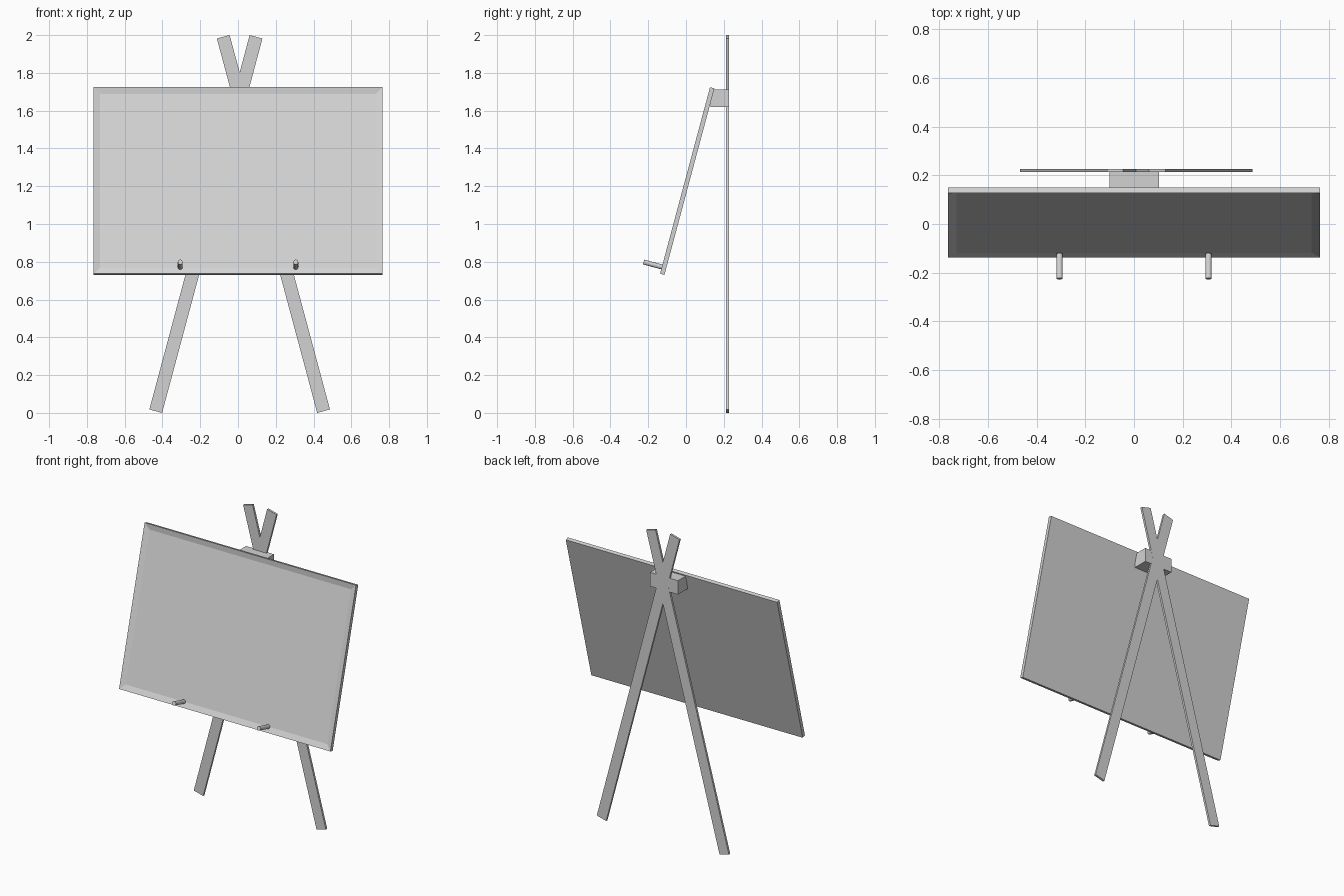
import bpy
import bmesh
import math
from mathutils import Matrix, Vector

cube = bpy.data.objects.get("Cube")
if cube:
    bpy.data.objects.remove(cube, do_unlink=True)

TILT = math.radians(15)

grey = bpy.data.materials.new("plain grey")
grey.use_nodes = True
colour = (0.65, 0.65, 0.65, 1)
grey.diffuse_color = colour
grey.node_tree.nodes["Principled BSDF"].inputs["Base Color"].default_value = colour


def add_object(name, bm, matrix):
    mesh = bpy.data.meshes.new(name)
    bm.to_mesh(mesh)
    bm.free()
    mesh.materials.append(grey)
    obj = bpy.data.objects.new(name, mesh)
    obj.matrix_world = matrix
    bpy.context.collection.objects.link(obj)
    return obj


def box(size):
    bm = bmesh.new()
    bmesh.ops.create_cube(bm, size=1)
    bmesh.ops.scale(bm, vec=size, verts=bm.verts)
    return bm


# Leaning board: framed front with a shallow recessed panel
width, thick, height = 1.53, 0.024, 1.022
board_matrix = Matrix.Translation((0, 0.0065, 1.2275)) @ Matrix.Rotation(-TILT, 4, "X")
bm = box((width, thick, height))
bm.normal_update()
front = min(bm.faces, key=lambda f: f.normal.y)
bmesh.ops.inset_region(bm, faces=[front], thickness=0.05)
bmesh.ops.translate(bm, vec=(0, 0.01, 0), verts=front.verts)
add_object("board", bm, board_matrix)

# Two round pegs standing out square to the lower frame
for side, label in ((-1, "right"), (1, "left")):
    bm = bmesh.new()
    bmesh.ops.create_cone(bm, cap_ends=True, segments=24,
                          radius1=0.013, radius2=0.013, depth=0.105)
    place = Matrix.Translation((side * 0.306, -0.0595, -0.474))
    peg = add_object(label + "_peg", bm,
                     board_matrix @ place @ Matrix.Rotation(math.pi / 2, 4, "X"))
    bpy.ops.object.select_all(action="DESELECT")
    peg.select_set(True)
    bpy.context.view_layer.objects.active = peg
    bpy.ops.object.shade_smooth_by_angle(angle=math.radians(40))

# Two flat legs crossing near the top
for label, x, angle in (("right", -0.17, TILT), ("left", 0.1875, -TILT)):
    add_object(label + "_leg", box((0.07, 0.014, 2.052)),
               Matrix.Translation((x, 0.22, 1)) @ Matrix.Rotation(angle, 4, "Y"))

# Block joining the board to the crossed legs
add_object("joining_block", box((0.203, 0.096, 0.091)),
           Matrix.Translation(Vector((0.001, 0.1785, 1.6655))))
